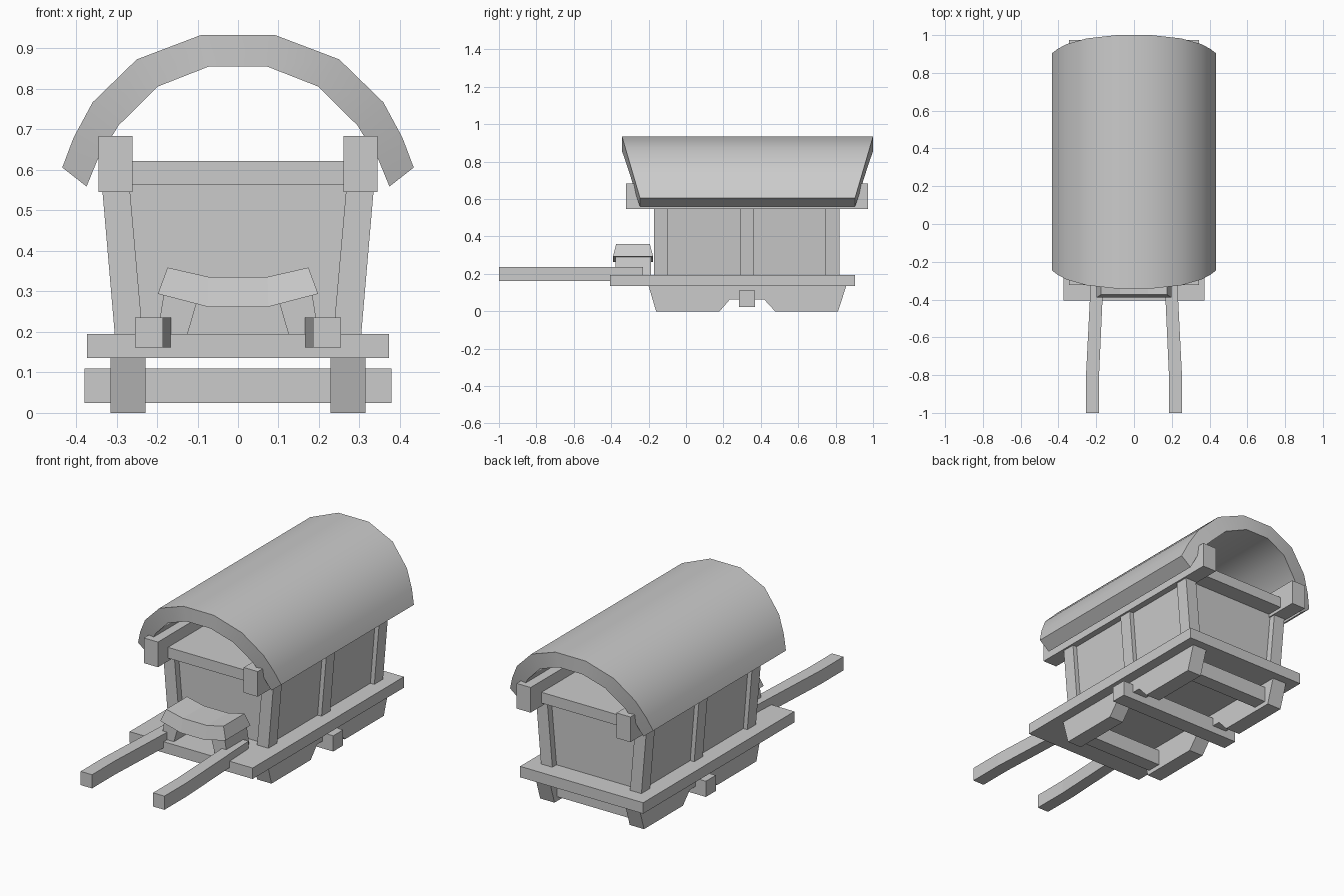
import bpy, bmesh, math

if "Cube" in bpy.data.objects:
    bpy.data.objects.remove(bpy.data.objects["Cube"])


def finish(name, bm, mirror=False, smooth=False):
    bmesh.ops.recalc_face_normals(bm, faces=bm.faces)
    mesh = bpy.data.meshes.new(name)
    bm.to_mesh(mesh)
    bm.free()
    obj = bpy.data.objects.new(name, mesh)
    bpy.context.collection.objects.link(obj)
    if smooth:
        for p in mesh.polygons:
            p.use_smooth = True
        mesh.set_sharp_from_angle(angle=math.radians(30))
    if mirror:
        obj.modifiers.new("mirror", 'MIRROR')
    return obj


def prism(name, axis, profile, lo, hi, mirror=False):
    """Extrude a 2D profile along an axis ('x': yz, 'y': xz, 'z': xy)."""
    place = {'x': lambda a, b, c: (c, a, b),
             'y': lambda a, b, c: (a, c, b),
             'z': lambda a, b, c: (a, b, c)}[axis]
    bm = bmesh.new()
    r0 = [bm.verts.new(place(a, b, lo)) for a, b in profile]
    r1 = [bm.verts.new(place(a, b, hi)) for a, b in profile]
    n = len(profile)
    bm.faces.new(r0)
    bm.faces.new(r1)
    for i in range(n):
        j = (i + 1) % n
        bm.faces.new((r0[i], r0[j], r1[j], r1[i]))
    return finish(name, bm, mirror)


def box(name, x0, x1, y0, y1, z0, z1, mirror=False):
    return prism(name, 'z', [(x0, y0), (x1, y0), (x1, y1), (x0, y1)], z0, z1, mirror)


def arch(name, upper, lower, smooth=False):
    """Curved slab; half-profiles of (x, z, y_front, y_back), edge to centre."""
    full = lambda pts: pts + [(-x, z, a, b) for x, z, a, b in reversed(pts)]
    bm = bmesh.new()
    cols = []
    for u, l in zip(full(upper), full(lower)):
        cols.append([bm.verts.new(c) for c in (
            (u[0], u[2], u[1]), (u[0], u[3], u[1]),
            (l[0], l[3], l[1]), (l[0], l[2], l[1]))])
    for p, q in zip(cols, cols[1:]):
        for k in range(4):
            m = (k + 1) % 4
            bm.faces.new((p[k], p[m], q[m], q[k]))
    bm.faces.new(cols[0])
    bm.faces.new(cols[-1])
    return finish(name, bm, smooth=smooth)


# Arched roof with ends that lean outward toward the top
outer = [(-.434, .606), (-.406, .68), (-.359, .767), (-.25, .873), (-.092, .933)]
inner = [(-.374, .559), (-.347, .625), (-.295, .71), (-.198, .806), (-.073, .855)]
ends = [(-.342 + (.933 - z) * .294, 1.0 - (.933 - z) * .294) for _, z in outer]
arch("roof", [p + e for p, e in zip(outer, ends)],
     [p + e for p, e in zip(inner, ends)], smooth=True)

# Rails under the roof and lid of the body
box("top_rail", .26, .345, -.322, .974, .546, .684, mirror=True)
box("body_lid", -.262, .262, -.235, .88, .563, .622)

# Body, wider at the top, with leaning posts
prism("body", 'y', [(-.28, .19), (.28, .19), (.312, .57), (-.312, .57)], -.135, .785)
for i, y in enumerate((-.171, .289, .746)):
    prism(f"post_{i + 1}", 'y',
          [(.235, .19), (.304, .19), (.335, .55), (.267, .55)], y, y + .075, mirror=True)

# Platform, skids, axle and cross bars
box("platform", -.373, .373, -.406, .904, .135, .195)
prism("skid", 'x', [(-.2, .136), (-.16, 0), (.18, 0), (.235, .064), (.417, .064),
                    (.476, 0), (.813, 0), (.857, .136)], .228, .315, mirror=True)
box("axle", -.379, .379, .283, .369, .024, .11)
box("front_cross_bar", -.24, .24, -.15, -.07, .024, .11)
box("rear_cross_bar", -.24, .24, .71, .79, .024, .11)

# Pulling shafts
prism("shaft", 'z', [(.159, -.23), (.185, -.8), (.185, -1), (.254, -1),
                     (.254, -.8), (.225, -.23)], .161, .236, mirror=True)

# Driver's seat, dished in the middle, on two slanted supports
arch("seat", [(-.174, .359, -.374, -.193), (-.073, .336, -.374, -.193)],
     [(-.198, .294, -.39, -.176), (-.075, .262, -.39, -.176)])
prism("seat_support", 'y', [(.126, .19), (.2, .19), (.183, .295), (.102, .272)],
      -.377, -.187, mirror=True)
